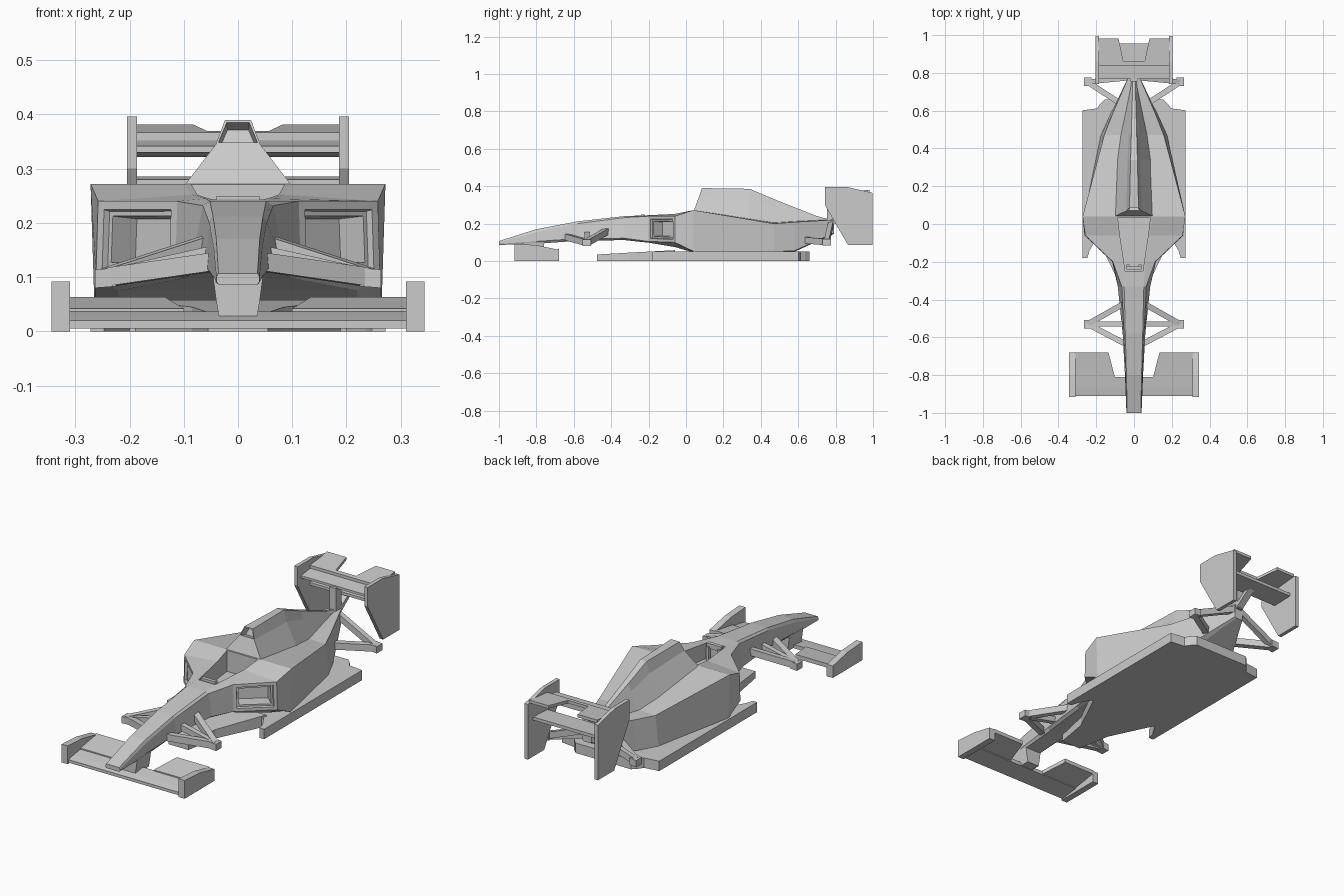
import bpy, bmesh
from mathutils import Vector

if "Cube" in bpy.data.objects:
    bpy.data.objects.remove(bpy.data.objects["Cube"])


def finish(name, bm, mirror=False):
    bmesh.ops.recalc_face_normals(bm, faces=bm.faces[:])
    me = bpy.data.meshes.new(name)
    bm.to_mesh(me)
    bm.free()
    ob = bpy.data.objects.new(name, me)
    bpy.context.collection.objects.link(ob)
    if mirror:
        ob.modifiers.new("mirror", "MIRROR")
    return ob


def loft(sections):
    """Skin symmetric sections; each is a list of right-hand (x, y, z) points, top to bottom."""
    bm = bmesh.new()
    rings = []
    for s in sections:
        pts = list(s) + [(-x, y, z) for x, y, z in reversed(s)]
        rings.append([bm.verts.new(p) for p in pts])
    n = len(rings[0])
    for a, b in zip(rings, rings[1:]):
        for i in range(n):
            j = (i + 1) % n
            bm.faces.new((a[i], a[j], b[j], b[i]))
    for r in (rings[0], rings[-1]):
        for i in range(n // 2 - 1):
            bm.faces.new((r[i], r[i + 1], r[n - 2 - i], r[n - 1 - i]))
    bmesh.ops.recalc_face_normals(bm, faces=bm.faces[:])
    return bm


def slab(name, outline, axis, lo, hi, mirror=False, slope=0.0, y0=0.0):
    """Extrude an outline: axis 'x' takes (y, z) points, axis 'z' takes (x, y) points."""
    bm = bmesh.new()
    if axis == "x":
        pts, step = [(lo, a, b) for a, b in outline], (hi - lo, 0, 0)
    else:
        pts, step = [(a, b, lo + slope * (b - y0)) for a, b in outline], (0, 0, hi - lo)
    f = bm.faces.new([bm.verts.new(p) for p in pts])
    ext = bmesh.ops.extrude_face_region(bm, geom=[f], use_keep_orig=True)
    vs = [v for v in ext["geom"] if isinstance(v, bmesh.types.BMVert)]
    bmesh.ops.translate(bm, verts=vs, vec=step)
    return finish(name, bm, mirror)


def bar(name, a, b, w=0.03, h=0.034, mirror=True):
    """Straight rectangular strut from a to b."""
    a, b = Vector(a), Vector(b)
    d = b - a
    side = Vector((-d.y, d.x, 0)).normalized() * w / 2
    up = Vector((0, 0, h / 2))
    bm = bmesh.new()
    vs = [bm.verts.new(p + s * side + u * up) for p in (a, b)
          for s, u in ((-1, -1), (1, -1), (1, 1), (-1, 1))]
    for i in range(4):
        j = (i + 1) % 4
        bm.faces.new((vs[i], vs[j], vs[4 + j], vs[4 + i]))
    bm.faces.new(vs[:4])
    bm.faces.new(vs[4:])
    return finish(name, bm, mirror)


def both(half):
    return half + [(-x, y) for x, y in reversed(half)]


def recess(bm, faces, steps):
    for thick, depth in steps:
        bmesh.ops.inset_individual(bm, faces=faces, thickness=thick, depth=depth)


# Body: nose, tub and sidepods in one loft (y, then x/z of four corners)
body = [
    (-1.00, .036, .107, .040, .100, .040, .092, .036, .086),
    (-0.80, .040, .170, .045, .155, .048, .105, .042, .092),
    (-0.58, .046, .212, .053, .200, .060, .120, .045, .108),
    (-0.33, .052, .240, .065, .232, .086, .122, .070, .112),
    (-0.20, .060, .245, .112, .240, .116, .105, .100, .098),
    (-0.06, .085, .252, .258, .240, .262, .100, .220, .075),
    (0.04, .100, .272, .272, .272, .265, .052, .220, .045),
    (0.47, .070, .205, .158, .200, .175, .050, .140, .045),
    (0.58, .050, .212, .115, .208, .125, .055, .090, .050),
    (0.79, .012, .222, .024, .220, .024, .150, .015, .145),
]
bm = loft([[(s[i], s[0], s[i + 1]) for i in (1, 3, 5, 7)] for s in body])
inlets = [f for f in bm.faces if -.18 < f.calc_center_median().y < -.08
          and abs(f.calc_center_median().x) > .15 and abs(f.normal.z) < .3]
recess(bm, inlets, ((.022, 0), (.004, -.012), (.012, 0), (.006, -.06)))
tub = finish("body", bm)

# Cockpit opening
cut = slab("cockpit_cutter", both([(.046, -.25), (.075, -.06), (.086, .035)]), "z", .165, .4)
cut.hide_render = True
cut.display_type = "WIRE"
mod = tub.modifiers.new("cockpit", "BOOLEAN")
mod.object = cut
mod.operation = "DIFFERENCE"
slab("dash_bar", both([(.04, -.24), (.04, -.222)]), "z", .225, .25)
bar("dash_leg", (.032, -.231, .19), (.032, -.215, .19), .014, .09)

# Engine cover with air intake
cover = [
    [(.024, .085, .39), (.041, .07, .345), (.102, .04, .265)],
    [(.018, .34, .386), (.034, .34, .33), (.092, .34, .215)],
    [(.014, .48, .327), (.028, .48, .29), (.072, .48, .195)],
    [(.008, .70, .24), (.016, .70, .23), (.03, .70, .20)],
    [(.007, .77, .222), (.012, .77, .215), (.015, .77, .20)],
]
bm = loft(cover)
intake = [f for f in bm.faces if f.normal.y < -.7 and f.calc_center_median().z > .34]
recess(bm, intake, ((.006, 0), (.002, -.04)))
finish("engine_cover", bm)

# Floor and front splitter
slab("floor", both([(.10, -.10), (.20, -.08), (.235, -.14), (.247, -.18), (.272, -.18),
                    (.272, .602), (.195, .612), (.18, .635), (.155, .66)]), "z", 0, .05)
finish("splitter", loft([[(w, y, z), (w, y, 0)] for y, w, z in
                         ((-.475, .055, .035), (-.30, .085, .045), (-.06, .20, .058))]))

# Front wing
slab("front_wing_plane", [(-.91, .005), (-.91, .02), (-.87, .028), (-.81, .037), (-.81, .018)],
     "x", -.315, .315)
slab("front_flap", [(.10, -.815), (.315, -.815), (.315, -.68), (.135, -.68)], "z",
     .022, .042, True, .16, -.815)
slab("front_endplate", [(-.917, 0), (-.917, .092), (-.80, .085), (-.68, .06), (-.68, 0)],
     "x", .31, .344, True)
finish("front_wing_mount", loft([
    [(.046, -.87, .10), (.040, -.87, .055), (.034, -.87, .02)],
    [(.046, -.76, .10), (.040, -.76, .055), (.034, -.76, .02)]]))

# Front suspension
hub = (.245, -.53, .099)
bar("front_arm_fore", (.045, -.635, .128), hub)
bar("front_arm_aft", (.05, -.42, .162), hub)
bar("front_arm_mid", (.04, -.53, .145), hub, .026, .03)
bar("front_hub", (.225, -.53, .10), (.264, -.53, .097), .045)

# Rear suspension
hub = (.245, .752, .102)
bar("rear_arm_fore", (.06, .63, .112), hub)
bar("rear_arm_aft", (.012, .775, .20), hub, .026)
bar("rear_hub", (.225, .752, .104), (.264, .752, .10), .045)

# Rear wing
slab("rear_endplate", [(.742, .396), (.86, .396), (.996, .365), (.996, .086), (.866, .086),
                       (.742, .30)], "x", .186, .205, True)
slab("rear_wing_plane", [(.768, .330), (.768, .342), (.845, .350), (.845, .322)], "x", -.19, .19)
slab("rear_flap", both([(.19, .84), (.19, .982), (.082, .982), (.056, .862)]), "z",
     .352, .367, False, .1, .84)
slab("rear_beam", [(.84, .266), (.84, .28), (.955, .286), (.955, .27)], "x", -.19, .19)
slab("rear_pillar", [(.755, .20), (.755, .335), (.80, .335), (.80, .20)], "x", -.018, .018)
slab("rear_brace", [(.78, .19), (.78, .22), (.87, .275), (.89, .27)], "x", -.018, .018)
